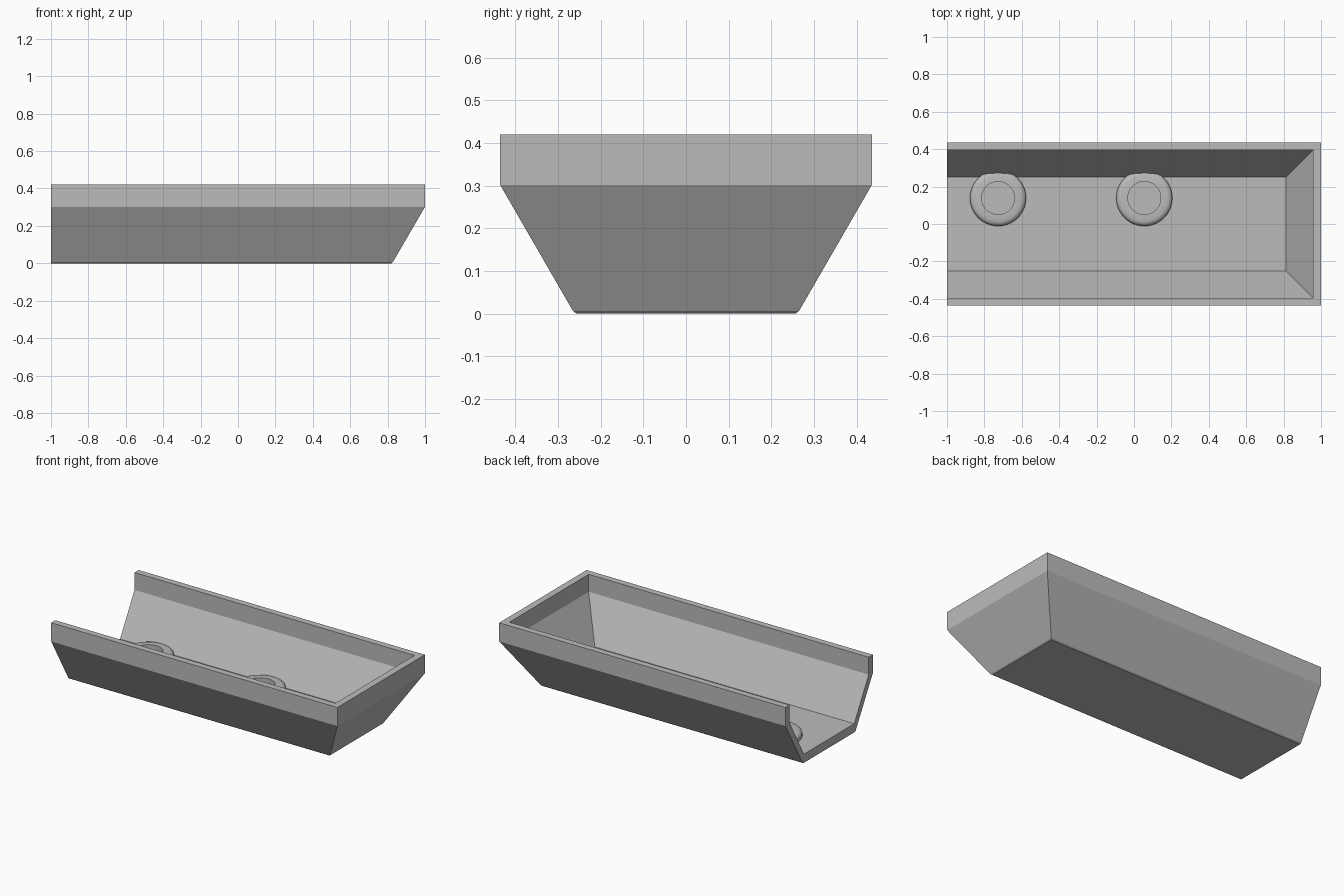
import bpy, bmesh, math

cube = bpy.data.objects.get("Cube")
if cube:
    bpy.data.objects.remove(cube, do_unlink=True)

grey = bpy.data.materials.new("light grey")
grey.use_nodes = True
grey.diffuse_color = (0.5, 0.5, 0.5, 1)
grey.node_tree.nodes["Principled BSDF"].inputs["Base Color"].default_value = (0.5, 0.5, 0.5, 1)


def add_object(name, bm):
    bmesh.ops.recalc_face_normals(bm, faces=bm.faces)
    mesh = bpy.data.meshes.new(name)
    bm.to_mesh(mesh)
    bm.free()
    mesh.materials.append(grey)
    obj = bpy.data.objects.new(name, mesh)
    bpy.context.collection.objects.link(obj)
    return obj


# Trough: U-shaped levels (end x, half width, height), outside up and inside down
LEVELS = [
    (0.82, 0.257, 0.0),
    (0.828, 0.265, 0.006),
    (1.0, 0.436, 0.302),
    (1.0, 0.436, 0.42),
    (0.957, 0.395, 0.42),
    (0.957, 0.395, 0.31),
    (0.813, 0.251, 0.055),
]
bm = bmesh.new()
rows = []
for x, y, z in LEVELS:
    corners = ((-1, -y, z), (x, -y, z), (x, y, z), (-1, y, z))
    rows.append([bm.verts.new(c) for c in corners])
for low, high in zip(rows, rows[1:]):
    for i in range(3):
        bm.faces.new((low[i], low[i + 1], high[i + 1], high[i]))
# Underside, inner floor and the cut open end
bm.faces.new(rows[0])
bm.faces.new(rows[-1])
bm.faces.new([r[0] for r in rows] + [r[3] for r in reversed(rows)])
add_object("trough", bm)


# Raised rings on the floor: lathe profile (radius, height)
PROFILE = [(0.15, 0.05), (0.15, 0.072), (0.146, 0.082), (0.137, 0.09),
           (0.124, 0.094), (0.088, 0.094), (0.088, 0.05)]
SIDES = 48


def add_ring(name, cx, cy):
    bm = bmesh.new()
    loops = []
    for k in range(SIDES):
        a = math.tau * k / SIDES
        loops.append([bm.verts.new((cx + r * math.cos(a), cy + r * math.sin(a), z))
                      for r, z in PROFILE])
    n = len(PROFILE)
    for k in range(SIDES):
        p, q = loops[k], loops[(k + 1) % SIDES]
        for i in range(n):
            j = (i + 1) % n
            bm.faces.new((p[i], q[i], q[j], p[j]))
    obj = add_object(name, bm)
    bpy.ops.object.select_all(action="DESELECT")
    obj.select_set(True)
    bpy.context.view_layer.objects.active = obj
    bpy.ops.object.shade_smooth_by_angle(angle=math.radians(35))


add_ring("floor_ring_open_end", -0.727, 0.139)
add_ring("floor_ring_middle", 0.055, 0.139)
